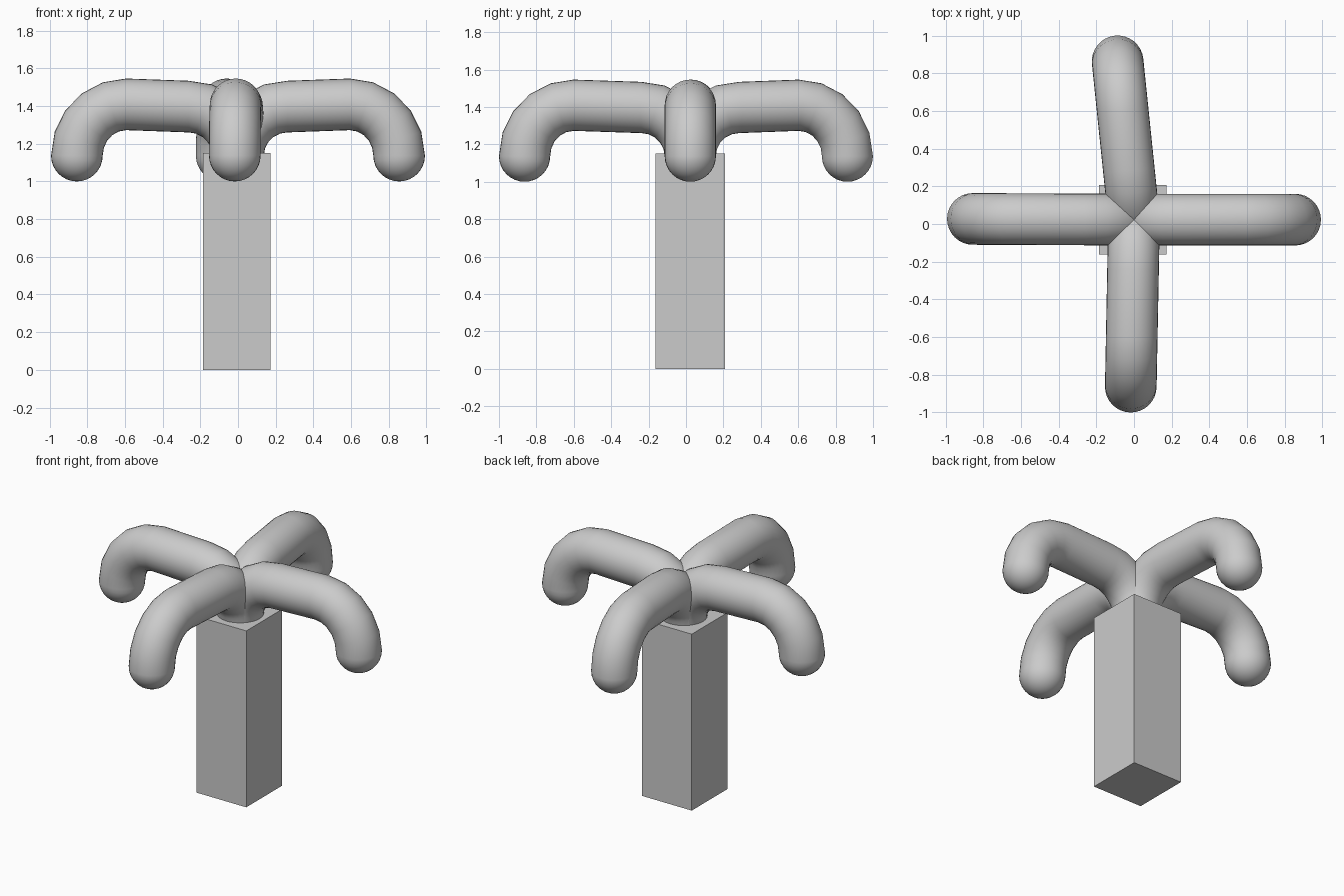
import bpy, bmesh, math
from mathutils import Vector

if "Cube" in bpy.data.objects:
    bpy.data.objects.remove(bpy.data.objects["Cube"])

R = 0.137          # tube radius
SIDES = 32
HUB = (0.0, 0.023)  # where the four branches meet


def finish(name, bm):
    bmesh.ops.recalc_face_normals(bm, faces=bm.faces)
    me = bpy.data.meshes.new(name)
    bm.to_mesh(me)
    bm.free()
    ob = bpy.data.objects.new(name, me)
    bpy.context.collection.objects.link(ob)
    return ob


def branch(name, tip_x, tip_y):
    out = Vector((tip_x - HUB[0], tip_y - HUB[1], 0))
    length = out.length
    out.normalize()
    side = Vector((-out.y, out.x, 0))
    # stations: (distance out, height, heading angle, radius)
    st = []
    bend = 0.262
    for i in range(6):      # rise out of the trunk
        a = math.radians(90 - 18 * i)
        st.append((bend - bend * math.sin(a), 1.135 + bend * math.cos(a), a, R))
    for i in range(6):      # droop at the far end
        a = math.radians(-18 * i)
        st.append((length - bend - bend * math.sin(a),
                   1.137 + (bend + 0.01) * math.cos(a), a, R))
    for i in range(1, 8):   # rounded tip
        t = math.radians(90 * i / 8)
        st.append((length, 1.137 - R * math.sin(t), -math.pi / 2, R * math.cos(t)))

    bm = bmesh.new()
    rings = []
    for d, z, a, r in st:
        c = Vector((HUB[0], HUB[1], z)) + out * d
        up = Vector((0, 0, math.cos(a))) - out * math.sin(a)
        rings.append([bm.verts.new(c + r * (side * math.cos(k) + up * math.sin(k)))
                      for k in (2 * math.pi * j / SIDES for j in range(SIDES))])
    for p, q in zip(rings, rings[1:]):
        for j in range(SIDES):
            n = (j + 1) % SIDES
            bm.faces.new((p[j], p[n], q[n], q[j]))
    bm.faces.new(rings[0])
    end = bm.verts.new((tip_x, tip_y, 1.137 - R))
    for j in range(SIDES):
        bm.faces.new((rings[-1][j], rings[-1][(j + 1) % SIDES], end))
    ob = finish(name, bm)
    bpy.ops.object.select_all(action='DESELECT')
    ob.select_set(True)
    bpy.context.view_layer.objects.active = ob
    bpy.ops.object.shade_smooth_by_angle(angle=math.radians(40))


# square trunk
bm = bmesh.new()
bmesh.ops.create_cube(bm, size=1)
bmesh.ops.scale(bm, verts=bm.verts, vec=(0.36, 0.37, 1.15))
bmesh.ops.translate(bm, verts=bm.verts, vec=(-0.007, 0.023, 0.575))
finish("trunk", bm)

# four drooping branches
for name, x, y in (("right_branch", 0.855, 0.023), ("left_branch", -0.855, 0.027),
                   ("back_branch", -0.087, 0.863), ("front_branch", -0.017, -0.863)):
    branch(name, x, y)
